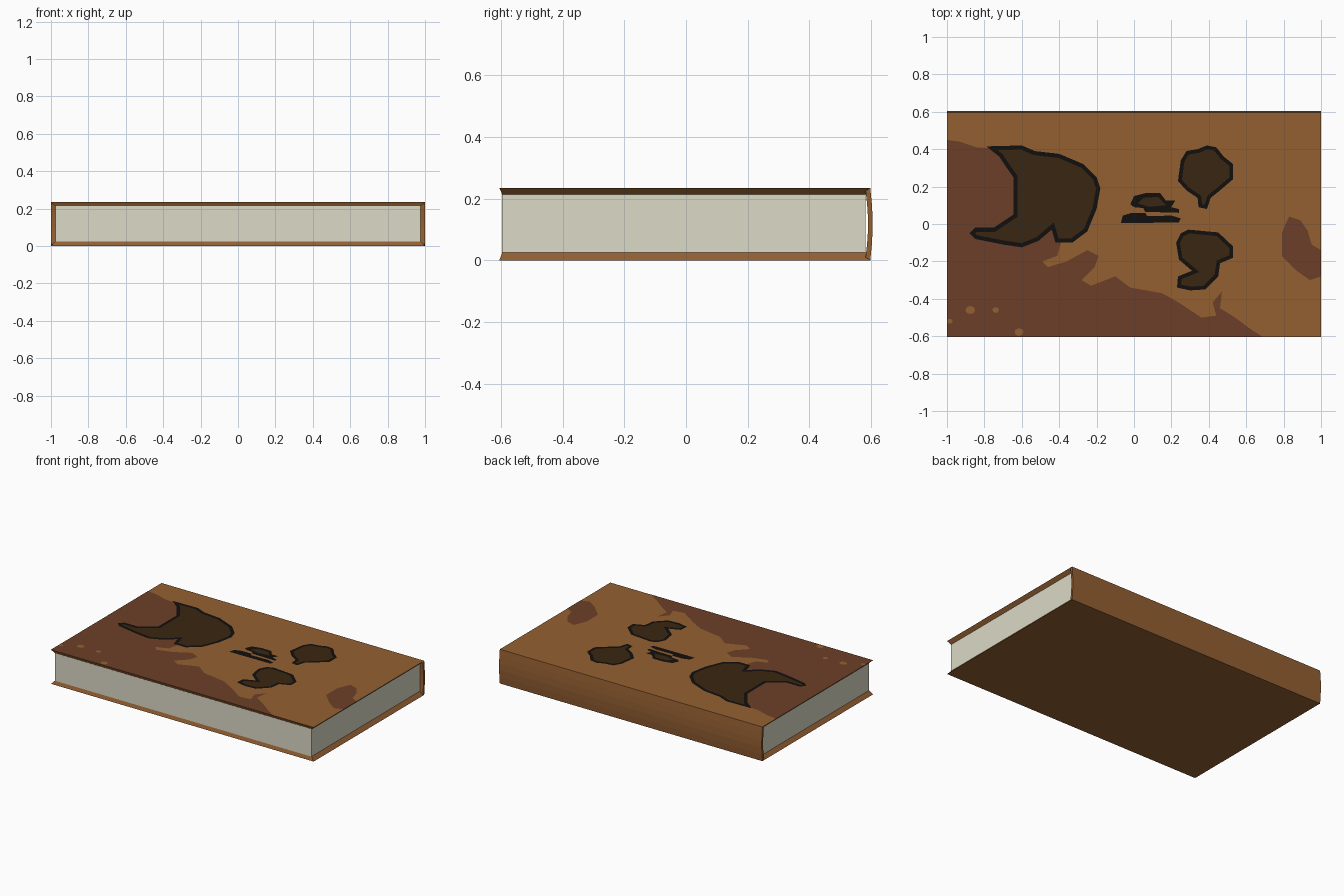
import bpy, bmesh, math


def material(name, r, g, b):
    def lin(c):
        c /= 255
        return c / 12.92 if c <= 0.04045 else ((c + 0.055) / 1.055) ** 2.4
    m = bpy.data.materials.new(name)
    m.diffuse_color = (lin(r), lin(g), lin(b), 1)
    return m


TAN = material("tan leather", 148, 96, 50)
STAIN = material("reddish brown stain", 109, 63, 40)
DARK = material("dark brown patch", 57, 38, 18)
BLACK = material("black outline", 17, 16, 14)
PAPER = material("paper", 220, 218, 198)

TOP = 0.235


def finish(bm, name, *mats):
    me = bpy.data.meshes.new(name)
    bm.to_mesh(me)
    bm.free()
    for m in mats:
        me.materials.append(m)
    ob = bpy.data.objects.new(name, me)
    bpy.context.collection.objects.link(ob)
    return ob


def slab(name, mat, lower, upper):
    """Block between two rectangles, each given as (half x, y min, y max, z)."""
    bm = bmesh.new()
    vs = []
    for hx, y0, y1, z in (lower, upper):
        vs += [bm.verts.new(p) for p in
               ((-hx, y0, z), (hx, y0, z), (hx, y1, z), (-hx, y1, z))]
    bm.faces.new(vs[3::-1])
    bm.faces.new(vs[4:])
    for i in range(4):
        j = (i + 1) % 4
        bm.faces.new((vs[i], vs[j], vs[j + 4], vs[i + 4]))
    return finish(bm, name, mat)


def plate(name, outline, z, fill, rim=None, border=0.022):
    """Flat painted patch, with an optional inset rim in a second colour."""
    bm = bmesh.new()
    f = bm.faces.new([bm.verts.new((x, y, z)) for x, y in outline])
    f.normal_update()
    if f.normal.z < 0:
        f.normal_flip()
    if rim:
        ring = bmesh.ops.inset_individual(bm, faces=[f], thickness=border,
                                          use_even_offset=True)["faces"]
        for r in ring:
            r.material_index = 1
    bmesh.ops.triangulate(bm, faces=bm.faces[:])
    return finish(bm, name, fill, *([rim] if rim else []))


# covers with edges chamfered in towards the pages
slab("bottom_cover", TAN, (1, -0.605, 0.597, 0), (0.977, -0.595, 0.597, 0.025))
slab("top_cover", TAN, (0.977, -0.595, 0.597, 0.213), (1, -0.605, 0.597, TOP))

# page block
slab("pages", PAPER, (0.977, -0.596, 0.582, 0.024), (0.977, -0.596, 0.582, 0.214))

# gently bowed spine
bm = bmesh.new()
prof = []
for i in range(6):
    t = i / 5
    prof.append((0.597 + 0.008 * math.sin(math.pi * t), TOP * t))
for i in range(5, -1, -1):
    t = i / 5
    prof.append((0.582 + 0.008 * math.sin(math.pi * t), 0.01 + (TOP - 0.02) * t))
ends = [[bm.verts.new((x, y, z)) for y, z in prof] for x in (-1, 1)]
for e in ends:
    bm.faces.new(e)
n = len(prof)
for i in range(n):
    j = (i + 1) % n
    bm.faces.new((ends[0][i], ends[0][j], ends[1][j], ends[1][i]))
bmesh.ops.recalc_face_normals(bm, faces=bm.faces[:])
finish(bm, "spine", TAN)

# large reddish stain on the front corner of the cover
plate("corner_stain", [
    (-1, -0.605), (-1, 0.45), (-0.93, 0.44), (-0.84, 0.41), (-0.7, 0.4),
    (-0.5, 0.2), (-0.38, -0.06), (-0.41, -0.17), (-0.49, -0.2), (-0.46, -0.23),
    (-0.36, -0.2), (-0.25, -0.14), (-0.19, -0.17), (-0.21, -0.23),
    (-0.28, -0.3), (-0.23, -0.33), (-0.1, -0.28), (-0.02, -0.34),
    (0.15, -0.37), (0.24, -0.42), (0.36, -0.5), (0.44, -0.49), (0.42, -0.42),
    (0.47, -0.36), (0.46, -0.45), (0.54, -0.5), (0.62, -0.56), (0.69, -0.605),
], TOP + 0.001, STAIN)

# oval stain at the right edge
plate("edge_stain", [
    (0.83, 0.04), (0.89, 0.02), (0.93, -0.04), (0.95, -0.11), (1, -0.14),
    (1, -0.28), (0.94, -0.3), (0.87, -0.25), (0.79, -0.17), (0.79, -0.05),
    (0.81, 0.0)], TOP + 0.001, STAIN)

# bare spots inside the stain
for i, (x, y, r) in enumerate([(-0.875, -0.46, 0.026), (-0.74, -0.46, 0.018),
                               (-0.615, -0.578, 0.024), (-0.985, -0.52, 0.015)]):
    plate(f"bare_spot_{i + 1}",
          [(x + r * math.cos(a * math.pi / 4), y + r * 0.85 * math.sin(a * math.pi / 4))
           for a in range(8)], TOP + 0.002, TAN)

# dark outlined patches
plate("crescent_patch", [
    (-0.79, 0.415), (-0.6, 0.42), (-0.53, 0.39), (-0.4, 0.375), (-0.27, 0.32),
    (-0.2, 0.25), (-0.18, 0.19), (-0.2, 0.08), (-0.25, -0.04), (-0.33, -0.1),
    (-0.42, -0.1), (-0.44, -0.03), (-0.51, -0.09), (-0.6, -0.125),
    (-0.7, -0.11), (-0.85, -0.08), (-0.88, -0.05), (-0.85, -0.02),
    (-0.75, -0.02), (-0.645, 0.05), (-0.645, 0.25), (-0.68, 0.3),
    (-0.72, 0.36)], TOP + 0.003, DARK, BLACK)
plate("upper_patch", [
    (0.34, 0.4), (0.39, 0.42), (0.44, 0.41), (0.48, 0.36), (0.53, 0.32),
    (0.53, 0.24), (0.46, 0.18), (0.41, 0.14), (0.39, 0.08), (0.345, 0.09),
    (0.34, 0.14), (0.28, 0.18), (0.235, 0.23), (0.25, 0.34), (0.28, 0.39)],
    TOP + 0.003, DARK, BLACK, 0.02)
plate("lower_patch", [
    (0.29, -0.03), (0.45, -0.045), (0.53, -0.12), (0.53, -0.18),
    (0.46, -0.21), (0.45, -0.28), (0.38, -0.35), (0.3, -0.355),
    (0.23, -0.34), (0.235, -0.28), (0.31, -0.25), (0.24, -0.19),
    (0.225, -0.1), (0.25, -0.05)], TOP + 0.003, DARK, BLACK, 0.02)

# small central marks
plate("centre_mark", [
    (-0.02, 0.105), (0, 0.15), (0.06, 0.165), (0.14, 0.165), (0.17, 0.125),
    (0.22, 0.125), (0.2, 0.09), (0.24, 0.08), (0.24, 0.06), (0.06, 0.065),
    (0.05, 0.085), (0, 0.09)], TOP + 0.002, BLACK)
plate("centre_mark_fill", [
    (0.02, 0.11), (0.05, 0.14), (0.13, 0.145), (0.17, 0.1), (0.08, 0.092)],
    TOP + 0.003, DARK)
plate("centre_stroke", [
    (-0.07, 0.005), (-0.06, 0.045), (-0.01, 0.06), (0.06, 0.06), (0.07, 0.042),
    (0.2, 0.045), (0.25, 0.03), (0.24, 0.008)], TOP + 0.002, BLACK)
